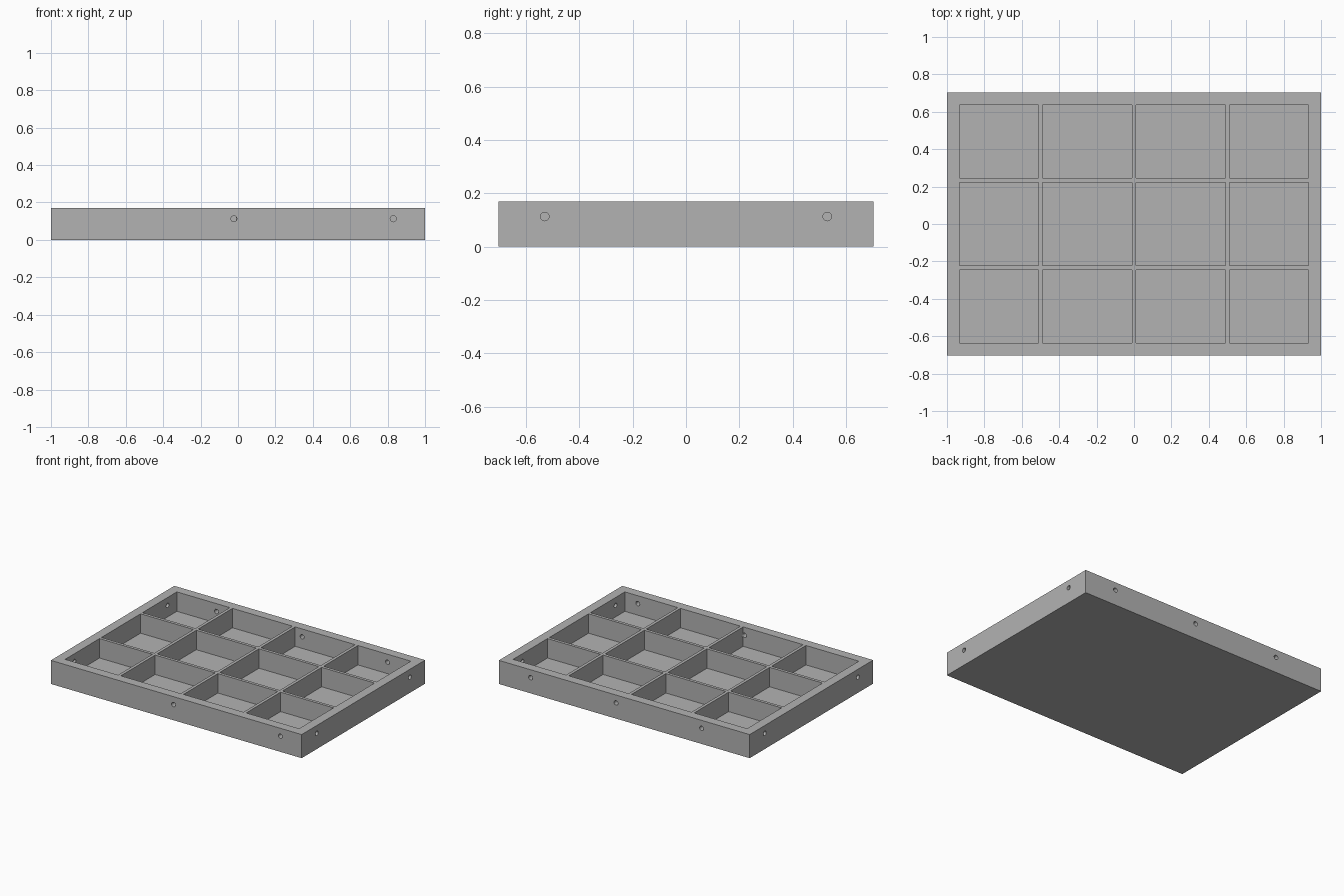
import bpy
from math import pi
from mathutils import Matrix
import bmesh

cube = bpy.data.objects.get("Cube")
if cube:
    bpy.data.objects.remove(cube, do_unlink=True)

# Overall sizes
LENGTH, WIDTH, HEIGHT = 2.0, 1.406, 0.17
FLOOR = 0.03
RIM = 0.067
DIVIDER = 0.022
HOLE_Z, HOLE_R = 0.113, 0.016

grey = bpy.data.materials.new("plain_grey")
grey.use_nodes = True
colour = (0.45, 0.45, 0.45, 1)
grey.diffuse_color = colour
grey.node_tree.nodes["Principled BSDF"].inputs["Base Color"].default_value = colour


def add_box(bm, x0, x1, y0, y1, z0, z1):
    size = Matrix.Diagonal((x1 - x0, y1 - y0, z1 - z0, 1))
    centre = Matrix.Translation(((x0 + x1) / 2, (y0 + y1) / 2, (z0 + z1) / 2))
    bmesh.ops.create_cube(bm, size=1, matrix=centre @ size)


def add_hole(bm, x, y, axis):
    turn = Matrix.Rotation(pi / 2, 4, axis)
    bmesh.ops.create_cone(bm, cap_ends=True, segments=24, radius1=HOLE_R,
                          radius2=HOLE_R, depth=RIM * 1.4,
                          matrix=Matrix.Translation((x, y, HOLE_Z)) @ turn)


def make_object(name, bm):
    mesh = bpy.data.meshes.new(name)
    bm.to_mesh(mesh)
    bm.free()
    mesh.materials.append(grey)
    obj = bpy.data.objects.new(name, mesh)
    bpy.context.collection.objects.link(obj)
    return obj


def spans(half, centres):
    """Gaps left between the rim and the dividers along one axis."""
    starts = [-half + RIM] + [c + DIVIDER / 2 for c in centres]
    ends = [c - DIVIDER / 2 for c in centres] + [half - RIM]
    return list(zip(starts, ends))


# Solid tray block
bm = bmesh.new()
add_box(bm, -LENGTH / 2, LENGTH / 2, -WIDTH / 2, WIDTH / 2, 0, HEIGHT)
tray = make_object("compartment_tray", bm)

# Twelve compartments
bm = bmesh.new()
for x0, x1 in spans(LENGTH / 2, (-0.5, 0, 0.5)):
    for y0, y1 in spans(WIDTH / 2, (-0.234, 0.234)):
        add_box(bm, x0, x1, y0, y1, FLOOR, HEIGHT + 0.1)
pockets = make_object("compartment_cutter", bm)

# Round holes through the rim: two in front, three behind, two at each end
bm = bmesh.new()
rim_y = WIDTH / 2 - RIM / 2
rim_x = LENGTH / 2 - RIM / 2
for x in (-0.022, 0.83):
    add_hole(bm, x, -rim_y, 'X')
for x in (-0.617, 0.066, 0.747):
    add_hole(bm, x, rim_y, 'X')
for side in (-1, 1):
    for y in (-0.53, 0.53):
        add_hole(bm, side * rim_x, y, 'Y')
holes = make_object("hole_cutter", bm)

# Cut, then drop the cutters
for cutter in (pockets, holes):
    mod = tray.modifiers.new(cutter.name, 'BOOLEAN')
    mod.operation = 'DIFFERENCE'
    mod.solver = 'EXACT'
    mod.object = cutter
    bpy.context.view_layer.objects.active = tray
    bpy.ops.object.modifier_apply(modifier=mod.name)
    bpy.data.objects.remove(cutter, do_unlink=True)

# Smooth hole walls, sharp corners
tray.select_set(True)
bpy.ops.object.shade_smooth_by_angle(angle=pi / 6)
